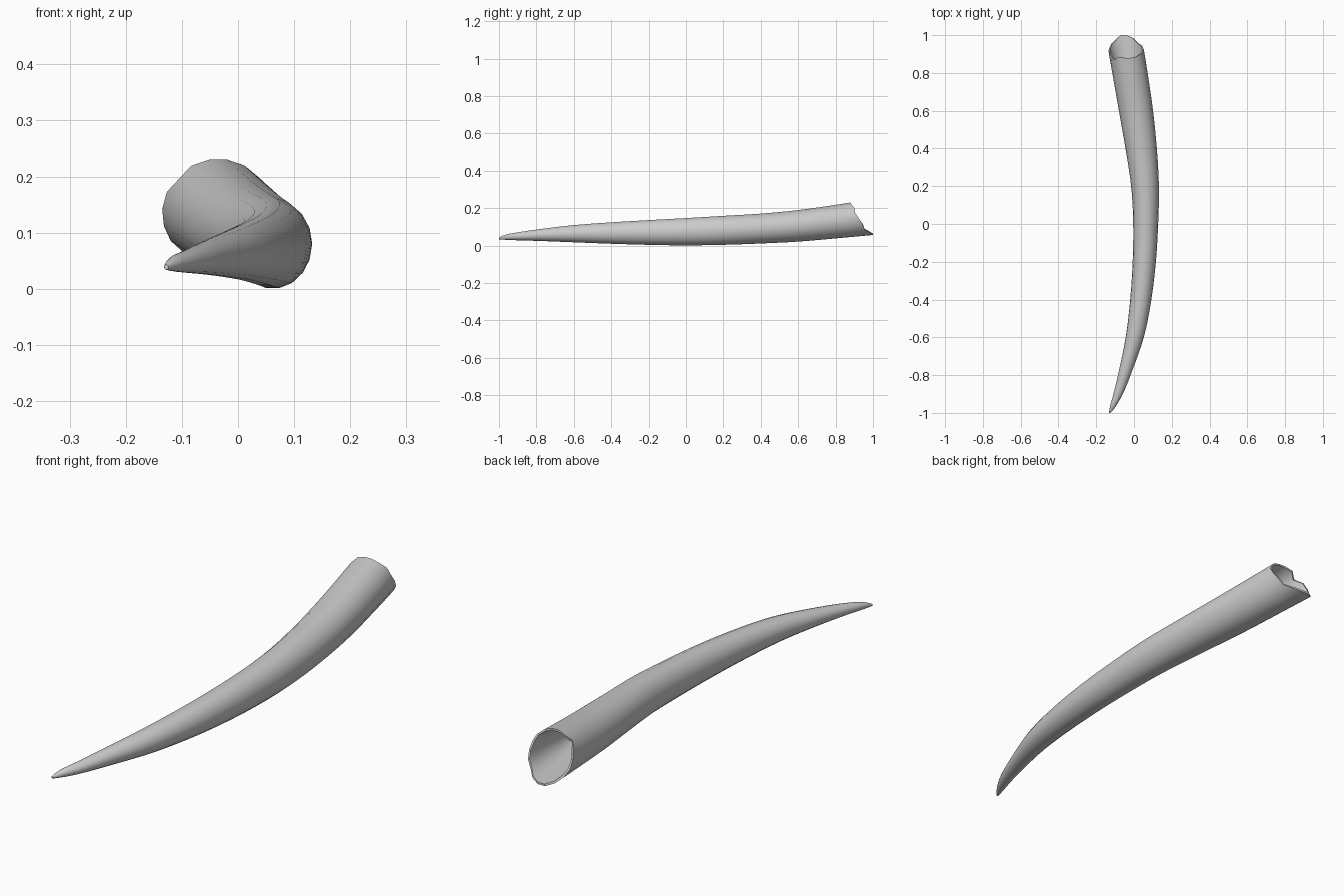
import bpy, bmesh, math

if "Cube" in bpy.data.objects:
    bpy.data.objects.remove(bpy.data.objects["Cube"])

# Outline stations: y, left x, right x, bottom z, top z
STATIONS = [
    (-1.00, -.132, -.124, .034, .043),
    (-.97, -.128, -.099, .031, .058),
    (-.90, -.109, -.059, .028, .071),
    (-.80, -.085, -.018, .025, .086),
    (-.60, -.044, .052, .017, .110),
    (-.40, -.020, .092, .009, .125),
    (-.20, -.007, .116, .003, .137),
    (0.00, -.004, .128, .000, .148),
    (0.20, -.015, .132, .003, .160),
    (0.40, -.045, .121, .010, .172),
    (0.60, -.080, .101, .020, .191),
    (0.80, -.115, .072, .037, .219),
    (1.00, -.150, .040, .055, .251),
]
# Slanted, chipped mouth: end y around the rim, every 20 degrees from +x
RIM = [.925, .905, .90, .885, .88, .88, .885, .868, .90,
       .915, .93, .955, .975, 1.0, 1.0, .985, .955, .945]
SIDES = len(RIM)
RINGS = 30
CAVITY_RINGS = 8
CAVITY_END = .55


def slope(i, c):
    a, b = max(i - 1, 0), min(i + 1, len(STATIONS) - 1)
    return (STATIONS[b][c] - STATIONS[a][c]) / (STATIONS[b][0] - STATIONS[a][0])


def section(y):
    """Smoothly interpolated outline at y."""
    i = 0
    while i < len(STATIONS) - 2 and y > STATIONS[i + 1][0]:
        i += 1
    p, q = STATIONS[i], STATIONS[i + 1]
    h = q[0] - p[0]
    t = (y - p[0]) / h
    return [(2*t**3 - 3*t**2 + 1) * p[c] + (t**3 - 2*t**2 + t) * h * slope(i, c)
            + (3*t**2 - 2*t**3) * q[c] + (t**3 - t**2) * h * slope(i + 1, c)
            for c in range(1, 5)]


def surface_point(y, side, scale=1.0):
    x0, x1, z0, z1 = section(y)
    a = 2 * math.pi * side / SIDES
    return ((x0 + x1) / 2 + (x1 - x0) / 2 * scale * math.cos(a), y,
            (z0 + z1) / 2 + (z1 - z0) / 2 * scale * math.sin(a))


bm = bmesh.new()
rings = []
# Outer skin from the tip to the slanted mouth
for k in range(RINGS + 1):
    s = (k / RINGS) ** 1.4
    rings.append([bm.verts.new(surface_point(-1 + (RIM[j] + 1) * s, j))
                  for j in range(SIDES)])
# Hollow inside, tapering to a rounded end
for k in range(CAVITY_RINGS):
    u = k / CAVITY_RINGS
    rings.append([bm.verts.new(surface_point(
        RIM[j] + (CAVITY_END - RIM[j]) * u, j, .92 * math.sqrt(1 - u)))
        for j in range(SIDES)])
for a, b in zip(rings, rings[1:]):
    for j in range(SIDES):
        n = (j + 1) % SIDES
        bm.faces.new((a[j], a[n], b[n], b[j]))
# Closed tip and cavity end
for ring, y in ((rings[0], -1.0), (rings[-1], CAVITY_END)):
    centre = bm.verts.new(surface_point(y, 0, 0))
    for j in range(SIDES):
        bm.faces.new((ring[j], ring[(j + 1) % SIDES], centre))
bmesh.ops.recalc_face_normals(bm, faces=bm.faces)

mesh = bpy.data.meshes.new("tusk")
bm.to_mesh(mesh)
bm.free()
tusk = bpy.data.objects.new("tusk", mesh)
bpy.context.collection.objects.link(tusk)
bpy.context.view_layer.objects.active = tusk
tusk.select_set(True)
bpy.ops.object.shade_smooth_by_angle(angle=math.radians(40))
